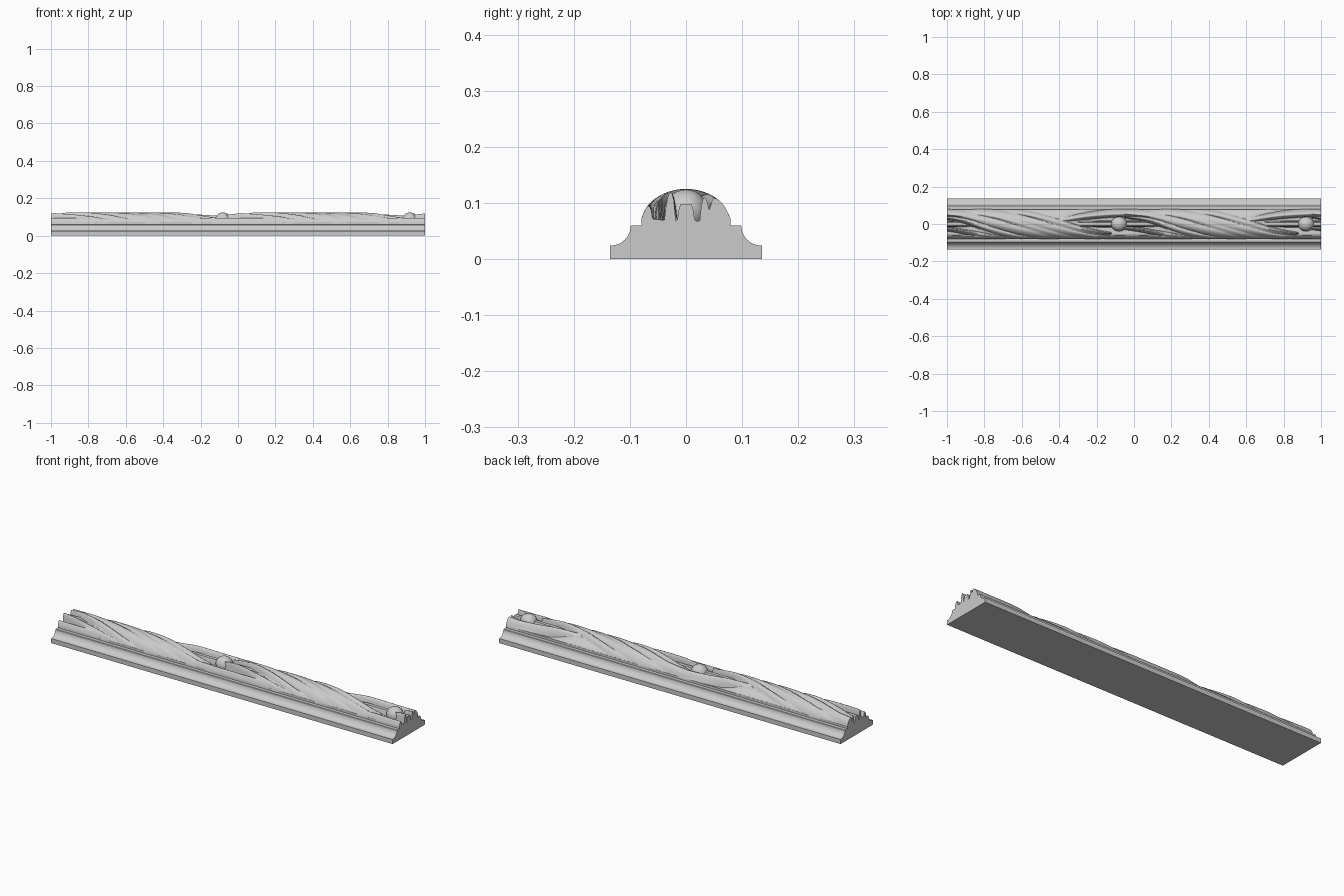
import bpy, bmesh
from math import sqrt, cos, sin, pi, radians

if "Cube" in bpy.data.objects:
    bpy.data.objects.remove(bpy.data.objects["Cube"])


def smooth(ob):
    bpy.ops.object.select_all(action='DESELECT')
    ob.select_set(True)
    bpy.context.view_layer.objects.active = ob
    bpy.ops.object.shade_smooth_by_angle(angle=radians(35))


def loft(name, sections):
    """Closed solid from a row of equal-length (x, y, z) loops."""
    bm = bmesh.new()
    rows = [[bm.verts.new(p) for p in s] for s in sections]
    n = len(rows[0])
    for a, b in zip(rows, rows[1:]):
        for i in range(n):
            j = (i + 1) % n
            bm.faces.new((a[i], a[j], b[j], b[i]))
    bm.faces.new(rows[0])
    bm.faces.new(rows[-1][::-1])
    bmesh.ops.recalc_face_normals(bm, faces=bm.faces)
    me = bpy.data.meshes.new(name)
    bm.to_mesh(me)
    bm.free()
    ob = bpy.data.objects.new(name, me)
    bpy.context.collection.objects.link(ob)
    smooth(ob)


# Moulding base: plinth, hollow cove and top fillet, mirrored about y = 0
half = [(0.135, 0), (0.135, 0.024)]
half += [(0.135 - 0.036 * sin(i * pi / 20), 0.058 - 0.034 * cos(i * pi / 20))
         for i in range(1, 11)]
half += [(0.097, 0.06), (0.078, 0.06)]
profile = half + [(-y, z) for y, z in reversed(half)]
loft("moulding_base", [[(x, y, z) for y, z in profile] for x in (-1, 1)])

# Carved leaves: start, end, y at start, y at end, sideways bulge, half width
LEAVES = [
    (-.10, .68, .066, -.076, 0, .027),     # long leaf crossing the body
    (.05, .92, .075, -.074, 0, .027),      # second long leaf
    (-.42, .22, .018, .040, .030, .021),   # crescent beside the bead
    (.70, 1.35, -.070, -.072, 0, .011),    # tail forming the lower rail
    (.08, .74, .066, -.074, 0, .016),      # short leaves between
    (.30, .88, .070, -.050, 0, .018),
    (-.05, .46, .036, -.074, 0, .016),
    (-.10, .36, -.022, -.076, 0, .012),
]


def leaf_at(leaf, u):
    """Centre, half width and crest of a leaf at u, or None beyond its ends."""
    u0, u1, ya, yb, bulge, w = leaf
    s = (u - u0) / (u1 - u0)
    if not 0 < s < 1:
        return None
    belly = sin(pi * s)
    y = ya + (yb - ya) * (1 - cos(pi * s)) / 2 + bulge * belly
    return y, w * belly ** 0.5, 0.72 + 0.28 * min(1, 1.4 * belly)


def section(x):
    """Cross-section of the twist; the pattern repeats every unit of x."""
    u = (x + 1) % 1.0
    leaves = [t for k in LEAVES for s in (-1, 0, 1) if (t := leaf_at(k, u + s))]
    # body is full where the leaves twist and sinks to a channel near the bead
    full = max(0, min(1, 2.2 - abs(u - .42) / .16))
    full = full * full * (3 - 2 * full)
    pts = []
    for i in range(81):
        y = -0.079 * cos(pi * i / 80)
        top = 0.065 * sqrt(1 - (y / 0.081) ** 2)
        z = min(top, 0.008 + 0.08 * max(0, abs(y) - 0.02))
        z += max(0, 0.72 * top - z) * full
        for yc, w, crest in leaves:
            d = abs(y - yc) / w
            if d < 1:
                z = max(z, z + (crest * top - z) * (1 - d * d) ** 0.6)
        # tapered central stem carrying the bead
        r = 0.017 - 0.03 * max(0, abs((u + .5) % 1 - .42) - .12)
        if (u > .6 or u < .2) and abs(y) < r:
            z = max(z, 0.038 * min(1, 3 * (1 - abs(y) / r)) * (1 - .5 * full))
        pts.append((x, y, 0.06 + z))
    return [(x, -0.079, 0.055)] + pts + [(x, 0.079, 0.055)]


N = 500
loft("carved_leaf_twist", [section((2 * i / N - 1) * 0.99999) for i in range(N + 1)])

# Round beads sitting on the stems
for i, x in enumerate((-0.08, 0.92)):
    bpy.ops.mesh.primitive_uv_sphere_add(segments=32, ring_count=16, radius=0.039,
                                         location=(x, 0, 0.085))
    bead = bpy.context.object
    bead.name = f"bead_{i + 1}"
    bead.scale.x = 1.1
    smooth(bead)
